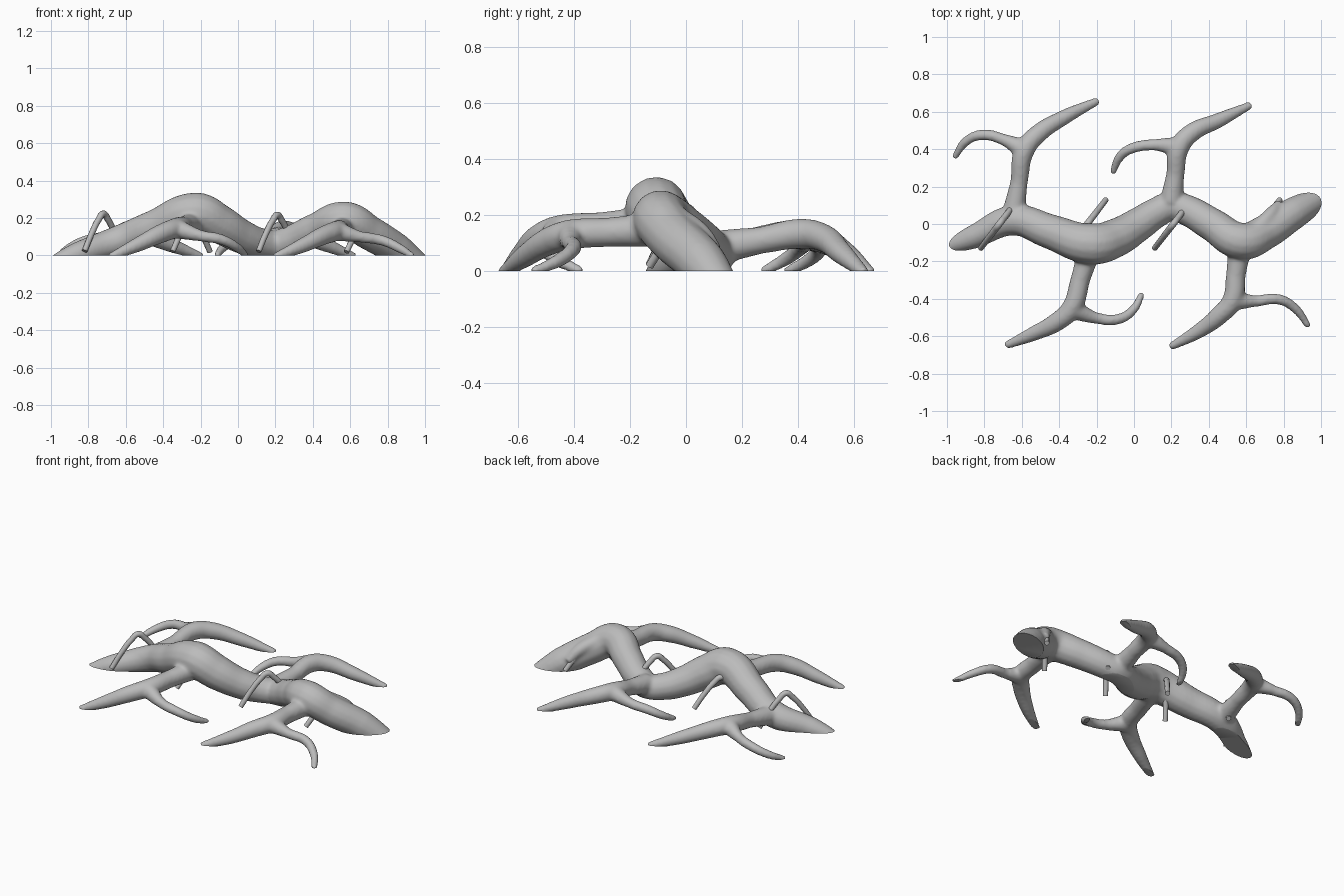
import bpy, bmesh, math

cube = bpy.data.objects.get("Cube")
if cube:
    bpy.data.objects.remove(cube)

bark = bpy.data.materials.new("grey_bark")
bark.use_nodes = True
bark.diffuse_color = (0.5, 0.5, 0.5, 1)
shader = next(n for n in bark.node_tree.nodes if n.type == 'BSDF_PRINCIPLED')
shader.inputs["Base Color"].default_value = (0.5, 0.5, 0.5, 1)
shader.inputs["Roughness"].default_value = 0.8


def tubes(name, paths, sides=5):
    """Mesh object of smooth tubes; each path point is x, y, z, radius."""
    curve = bpy.data.curves.new(name, 'CURVE')
    curve.dimensions = '3D'
    curve.bevel_depth = 1
    curve.bevel_resolution = sides
    curve.use_fill_caps = True
    curve.resolution_u = 8
    for path in paths:
        spline = curve.splines.new('BEZIER')
        spline.bezier_points.add(len(path) - 1)
        for point, (x, y, z, r) in zip(spline.bezier_points, path):
            point.co = (x, y, z)
            point.radius = r
            point.handle_left_type = point.handle_right_type = 'AUTO'
    source = bpy.data.objects.new(name + "_path", curve)
    bpy.context.collection.objects.link(source)
    obj = bpy.data.objects.new(name, baked(source))
    bpy.data.objects.remove(source)
    bpy.context.collection.objects.link(obj)
    return obj


def baked(obj):
    bpy.context.view_layer.update()
    graph = bpy.context.evaluated_depsgraph_get()
    return bpy.data.meshes.new_from_object(obj.evaluated_get(graph))


def finish(obj):
    """Cut flat on the ground, colour and shade."""
    bm = bmesh.new()
    bm.from_mesh(obj.data)
    bmesh.ops.remove_doubles(bm, verts=bm.verts, dist=0.0001)
    cut = bmesh.ops.bisect_plane(bm, geom=bm.verts[:] + bm.edges[:] + bm.faces[:],
                                 plane_co=(0, 0, 0), plane_no=(0, 0, 1), clear_inner=True)
    rim = [e for e in cut["geom_cut"] if isinstance(e, bmesh.types.BMEdge)]
    if rim:
        bmesh.ops.holes_fill(bm, edges=rim, sides=0)
    bmesh.ops.recalc_face_normals(bm, faces=bm.faces)
    bm.to_mesh(obj.data)
    bm.free()
    obj.data.materials.clear()
    obj.data.materials.append(bark)
    bpy.ops.object.select_all(action='DESELECT')
    obj.select_set(True)
    bpy.context.view_layer.objects.active = obj
    bpy.ops.object.shade_smooth_by_angle(angle=math.radians(50))


# Main root, winding sideways and arching twice, with both ends diving underground
main = [(-1.03, -.13, -.08, .04), (-.97, -.112, -.04, .046), (-.86, -.07, .006, .064),
        (-.64, .02, .077, .083), (-.45, -.04, .148, .094), (-.22, -.107, .225, .112),
        (-.1, -.075, .168, .105), (.02, -.005, .1, .092), (.12, .06, .064, .082),
        (.2, .095, .056, .079), (.28, .075, .077, .083), (.42, -.005, .138, .09),
        (.575, -.092, .189, .1), (.7, -.045, .122, .094),
        (.85, .055, .03, .088), (.95, .112, -.045, .072), (1.0, .14, -.09, .06)]

# Low ridge on the main root where a rootlet grows out of its side
ridge = [(.66, -.03, .18, .05), (.73, .05, .135, .038), (.775, .11, .07, .024)]


def side_root(base, fork, width, thick, thin):
    """Stem to a swollen fork, one thick tip and one thin curling tip."""
    start = (*base, .062)
    mid = [(b + f) / 2 for b, f in zip(base, fork)]
    knee = (*fork, .055)
    stem = [start, (*mid, width), knee]
    big = stem + [(*p, r) for p, r in zip(thick, (.051, .041, .022))]
    small = [knee] + [(*p, r) for p, r in zip(thin, (.031, .029, .026, .018))]
    return [big, small]


roots = [main, ridge]
# Back side roots
roots += side_root((-.645, .05, .08), (-.585, .395, .13), .047,
                   [(-.515, .48, .115), (-.37, .572, .06), (-.19, .66, -.01)],
                   [(-.7, .452, .1), (-.81, .477, .08), (-.9, .44, .04), (-.96, .355, -.005)])
roots += side_root((.2, .12, .085), (.242, .41, .133), .049,
                   [(.305, .485, .12), (.45, .553, .065), (.625, .637, -.01)],
                   [(.11, .423, .1), (-.01, .405, .08), (-.075, .36, .045), (-.115, .27, -.005)])
# Front side roots
roots += side_root((-.235, -.13, .172), (-.335, -.452, .145), .053,
                   [(-.415, -.525, .115), (-.53, -.583, .06), (-.685, -.65, -.01)],
                   [(-.2, -.503, .105), (-.09, -.51, .085), (-.01, -.465, .045), (.045, -.37, -.005)])
roots += side_root((.565, -.13, .147), (.525, -.41, .13), .053,
                   [(.455, -.49, .105), (.35, -.57, .055), (.195, -.657, -.01)],
                   [(.65, -.412, .1), (.77, -.402, .08), (.86, -.45, .04), (.935, -.55, -.005)])

# Grow the tubes into one smooth body
body = tubes("root_body", roots)
remesh = body.modifiers.new("merge", 'REMESH')
remesh.mode = 'VOXEL'
remesh.voxel_size = 0.01
soften = body.modifiers.new("soften", 'SMOOTH')
soften.factor = 0.5
soften.iterations = 10
merged = baked(body)
body.modifiers.clear()
body.data = merged
finish(body)

# Thin peaked rootlets that straddle the main root
for i, (x, top) in enumerate([(-.72, .222), (-.25, .2), (.21, .215), (.68, .18)]):
    arch = [(x + s * .1, s * .13, top * (1 - abs(s) ** 1.35 * .9), .018 - abs(s) * .003)
            for s in (-1, -.6, -.25, 0, .25, .6, 1)]
    finish(tubes(f"rootlet_{i + 1}", [arch], 3))
